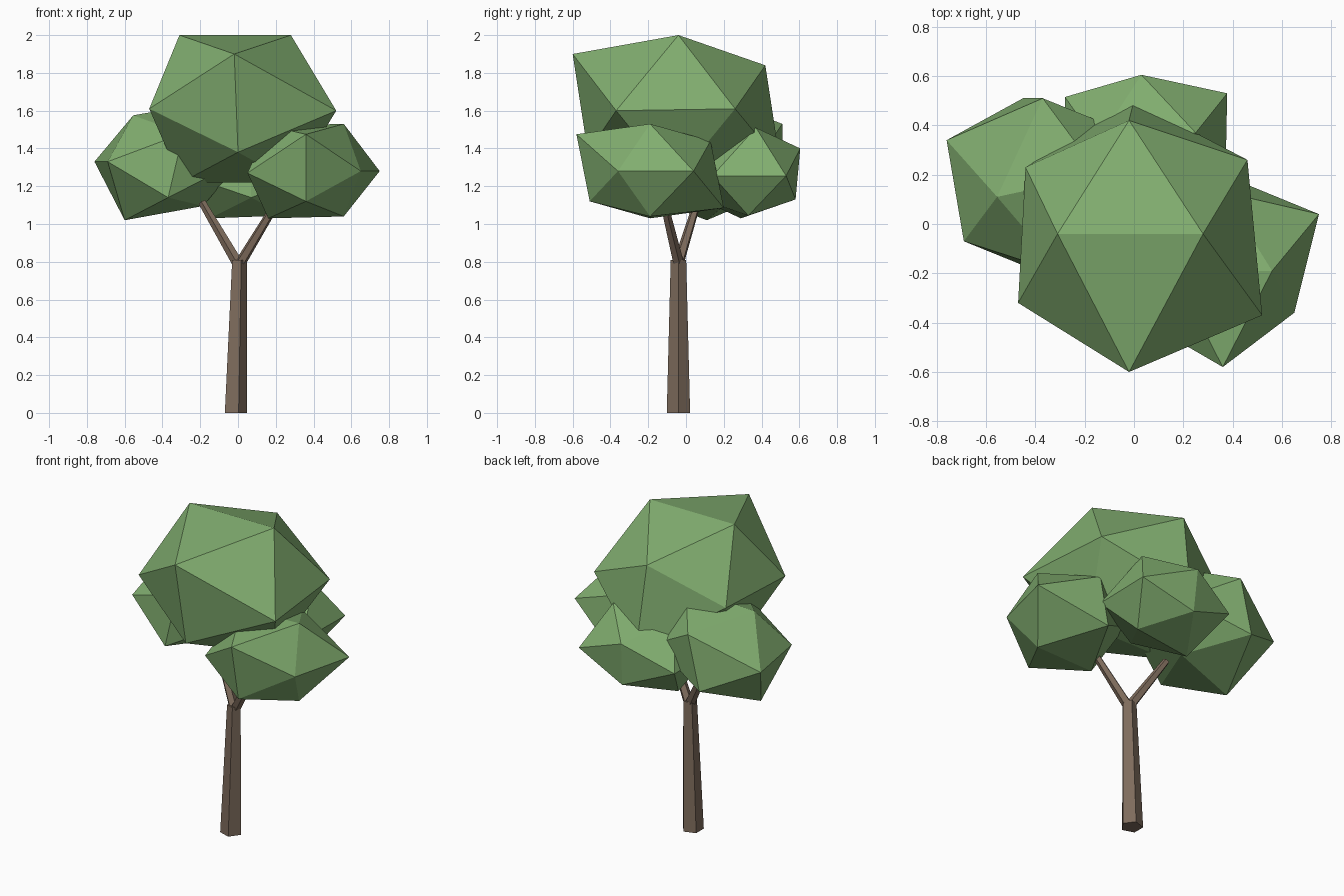
import bpy
import bmesh
from math import cos, sin, tau
from mathutils import Vector

default_cube = bpy.data.objects.get("Cube")
if default_cube:
    bpy.data.objects.remove(default_cube, do_unlink=True)


def make_material(name, colour):
    material = bpy.data.materials.new(name)
    material.use_nodes = True
    material.diffuse_color = (*colour, 1)
    shader = next(n for n in material.node_tree.nodes if n.type == "BSDF_PRINCIPLED")
    shader.inputs["Base Color"].default_value = (*colour, 1)
    return material


leaf_green = make_material("leaf green", (0.22, 0.42, 0.16))
bark_brown = make_material("bark brown", (0.21, 0.15, 0.108))


def finish(bm, name, material):
    """Turn a bmesh into a flat-shaded object."""
    bmesh.ops.recalc_face_normals(bm, faces=bm.faces[:])
    mesh = bpy.data.meshes.new(name)
    bm.to_mesh(mesh)
    bm.free()
    mesh.materials.append(material)
    obj = bpy.data.objects.new(name, mesh)
    bpy.context.collection.objects.link(obj)
    return obj


def foliage(name, centre, paired, waist=()):
    """Twenty-sided clump: paired corners repeat through the centre, waist corners do not."""
    centre = Vector(centre)
    corners = [Vector(p) for p in paired]
    corners += [2 * centre - p for p in corners]
    corners += [Vector(p) for p in waist]
    bm = bmesh.new()
    verts = [bm.verts.new(p) for p in corners]
    bmesh.ops.convex_hull(bm, input=verts)
    loose = [v for v in bm.verts if not v.link_faces]
    bmesh.ops.delete(bm, geom=loose, context="VERTS")
    return finish(bm, name, leaf_green)


def limb(name, start, end, start_radius, end_radius, tilted=True, sides=5):
    """Tapered five-sided prism between two points."""
    start, end = Vector(start), Vector(end)
    if tilted:
        turn = (end - start).to_track_quat("Z", "X").to_matrix()
    bm = bmesh.new()
    rings = []
    for middle, radius in ((start, start_radius), (end, end_radius)):
        ring = []
        for i in range(sides):
            angle = tau * i / sides
            offset = Vector((cos(angle), sin(angle), 0)) * radius
            ring.append(bm.verts.new(middle + (turn @ offset if tilted else offset)))
        rings.append(ring)
    low, high = rings
    for i in range(sides):
        j = (i + 1) % sides
        bm.faces.new((low[i], low[j], high[j], high[i]))
    bm.faces.new(low[::-1])
    bm.faces.new(high)
    return finish(bm, name, bark_brown)


# Trunk with level ends, and the two forked branches
limb("trunk", (-0.017, -0.04, 0), (0.004, -0.04, 0.81), 0.065, 0.043, tilted=False)
limb("left_branch", (0.01, -0.04, 0.79), (0.21, -0.12, 1.12), 0.03, 0.021)
limb("right_branch", (0, -0.04, 0.79), (-0.19, 0.06, 1.115), 0.03, 0.021)

# Large crown on top
foliage(
    "crown_foliage", (-0.01, -0.05, 1.61),
    paired=[(-0.31, -0.04, 2), (0.28, -0.04, 2), (-0.02, -0.6, 1.9), (-0.02, 0.42, 1.84)],
    waist=[(0.52, -0.37, 1.6), (0.46, 0.26, 1.61), (-0.47, -0.32, 1.61), (-0.44, 0.23, 1.61)],
)

# Three smaller clumps around the fork
foliage(
    "right_foliage", (-0.37, 0.155, 1.335),
    paired=[(-0.555, 0.11, 1.575), (-0.76, 0.34, 1.33), (-0.69, -0.07, 1.33),
            (-0.37, 0.51, 1.53), (-0.29, -0.2, 1.48), (-0.6, 0.11, 1.02)],
)
foliage(
    "left_foliage", (0.36, -0.19, 1.28),
    paired=[(0.56, -0.19, 1.53), (0.56, -0.19, 1.04), (0.36, -0.58, 1.475), (0.36, -0.51, 1.12)],
    waist=[(0.75, 0.04, 1.28), (0.65, -0.36, 1.28), (0.05, -0.4, 1.27), (0.06, 0, 1.28)],
)
foliage(
    "back_foliage", (0.05, 0.33, 1.27),
    paired=[(0.25, 0.37, 1.51), (0.25, 0.33, 1.045), (0.03, 0.605, 1.4), (0.04, 0.58, 1.13)],
    waist=[(0.378, 0.53, 1.255), (0.37, 0.14, 1.255), (-0.28, 0.515, 1.26), (-0.28, 0.13, 1.26)],
)
